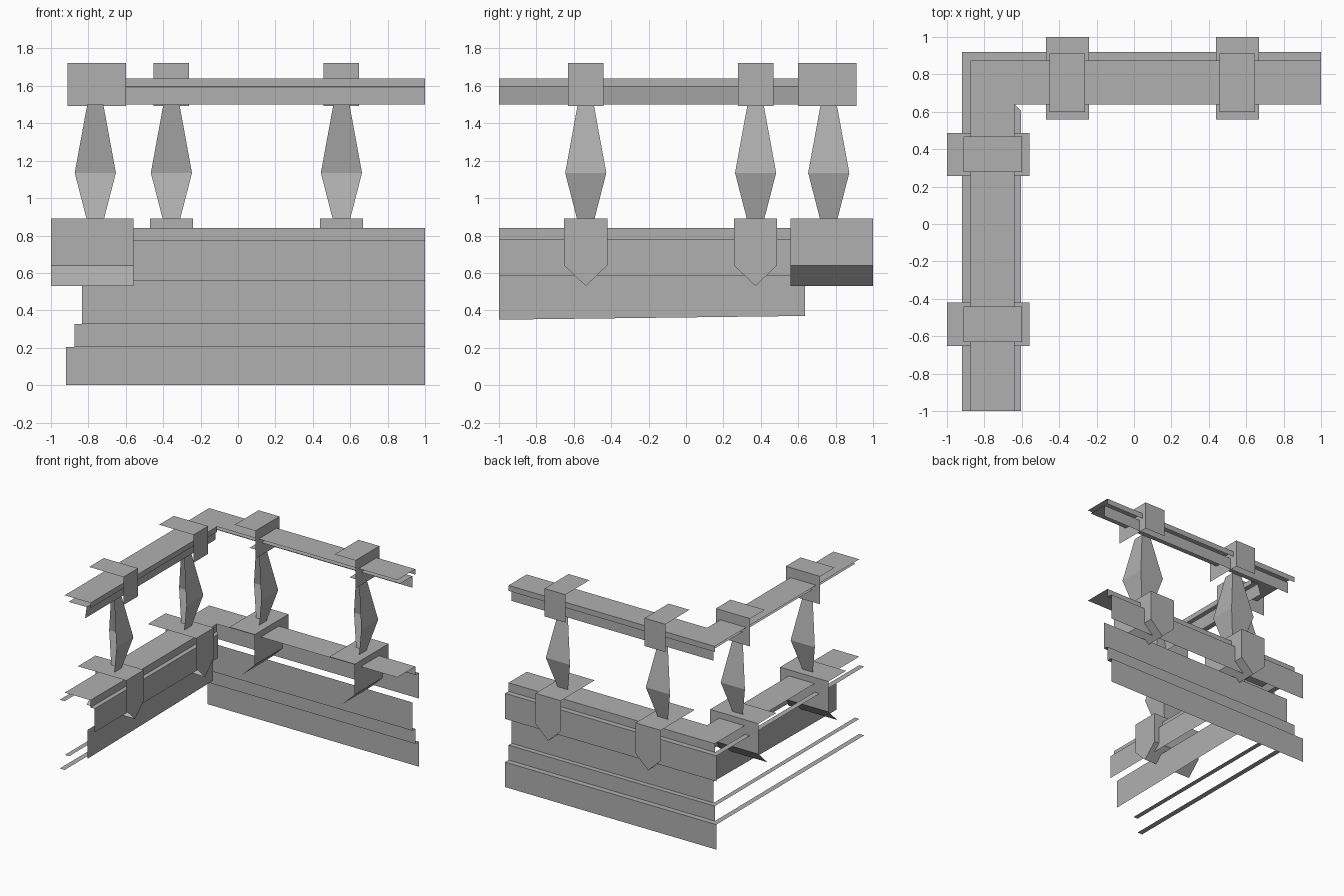
import bpy, bmesh

if "Cube" in bpy.data.objects:
    bpy.data.objects.remove(bpy.data.objects["Cube"])

MID = 0.763               # distance of the rail centre line from the origin

grey = bpy.data.materials.new("stone_grey")
grey.diffuse_color = (0.435, 0.435, 0.435, 1)
grey.use_nodes = True
grey.node_tree.nodes["Principled BSDF"].inputs["Base Color"].default_value = grey.diffuse_color


def back(u, v, z):
    return (u, v, z)


def left(u, v, z):        # mirrored across the diagonal
    return (-v, -u, z)


# post centres along each arm
ARMS = (("back", back, (-0.356, 0.553)), ("left", left, (-0.372, 0.536)))


def finish(name, bm):
    # one-sided model: keep only faces looking to +x, +y or straight up
    bm.normal_update()
    gone = [f for f in bm.faces
            if not (f.normal.x > 0.05 or f.normal.y > 0.05 or f.normal.z > 0.99)]
    bmesh.ops.delete(bm, geom=gone, context='FACES')
    me = bpy.data.meshes.new(name)
    bm.to_mesh(me)
    bm.free()
    me.materials.append(grey)
    bpy.context.collection.objects.link(bpy.data.objects.new(name, me))


def loft(name, rings, arm):
    bm = bmesh.new()
    vs = [[bm.verts.new(arm(*p)) for p in r] for r in rings]
    n = len(rings[0])
    for a, b in zip(vs, vs[1:]):
        for i in range(n):
            j = (i + 1) % n
            bm.faces.new((a[i], a[j], b[j], b[i]))
    bm.faces.new(vs[0])
    bm.faces.new(vs[-1])
    bmesh.ops.recalc_face_normals(bm, faces=bm.faces[:])
    finish(name, bm)


def sweep(name, profile, arms=(0, 1)):
    # mitred L-shaped run; profile goes up the outside, over, down the inside
    bm = bmesh.new()
    rows = [[bm.verts.new(p) for p in ((-d, -1, z), (-d, d, z), (1, d, z))]
            for d, z in profile]
    for p, q in zip(rows, rows[1:]):
        for i in arms:
            bm.faces.new((p[i], q[i], q[i + 1], p[i + 1]))
    finish(name, bm)


def square(u, v, hu, hv, z):
    return [(u - hu, v - hv, z), (u + hu, v - hv, z),
            (u + hu, v + hv, z), (u - hu, v + hv, z)]


# stepped wall base, upper band with cap
sweep("wall_base", [(.92, 0), (.92, .205), (.875, .205), (.875, .328),
                    (.835, .328), (.835, .56)])
sweep("wall_cap", [(.92, .56), (.92, .77), (.875, .77), (.875, .84),
                   (.64, .84), (.64, .78)])

# inner band with its ledge, and recessed inner wall, on the left arm only
sweep("inner_band", [(.64, .78), (.603, .78), (.603, .587)], arms=(0,))
bm = bmesh.new()
bm.faces.new([bm.verts.new(p) for p in ((-.67, -1, .35), (-.67, .635, .37),
                                        (-.67, .635, .6), (-.67, -1, .587))])
finish("inner_wall", bm)

# handrail: overhanging top slab above a narrower beam
sweep("handrail_top", [(.875, 1.595), (.875, 1.64), (.64, 1.64), (.64, 1.597)])
sweep("handrail_beam", [(.84, 1.5), (.84, 1.595), (.675, 1.597), (.69, 1.5)])

# posts: pointed pedestal, square baluster, rail block
for side, arm, posts in ARMS:
    for k, u in enumerate(posts, 1):
        tag = f"{side}_{k}"
        shape = [(-.115, .64), (0, .53), (.115, .64), (.115, .89), (-.115, .89)]
        loft(f"pedestal_{tag}",
             [[(u + a, v, z) for a, z in shape] for v in (.56, 1.0)], arm)
        loft(f"baluster_{tag}",
             [square(u, MID, h, h, z)
              for h, z in ((.047, .89), (.11, 1.135), (.043, 1.5))], arm)
        loft(f"rail_block_{tag}",
             [square(u, .755, .095, .156, z) for z in (1.493, 1.722)], arm)
